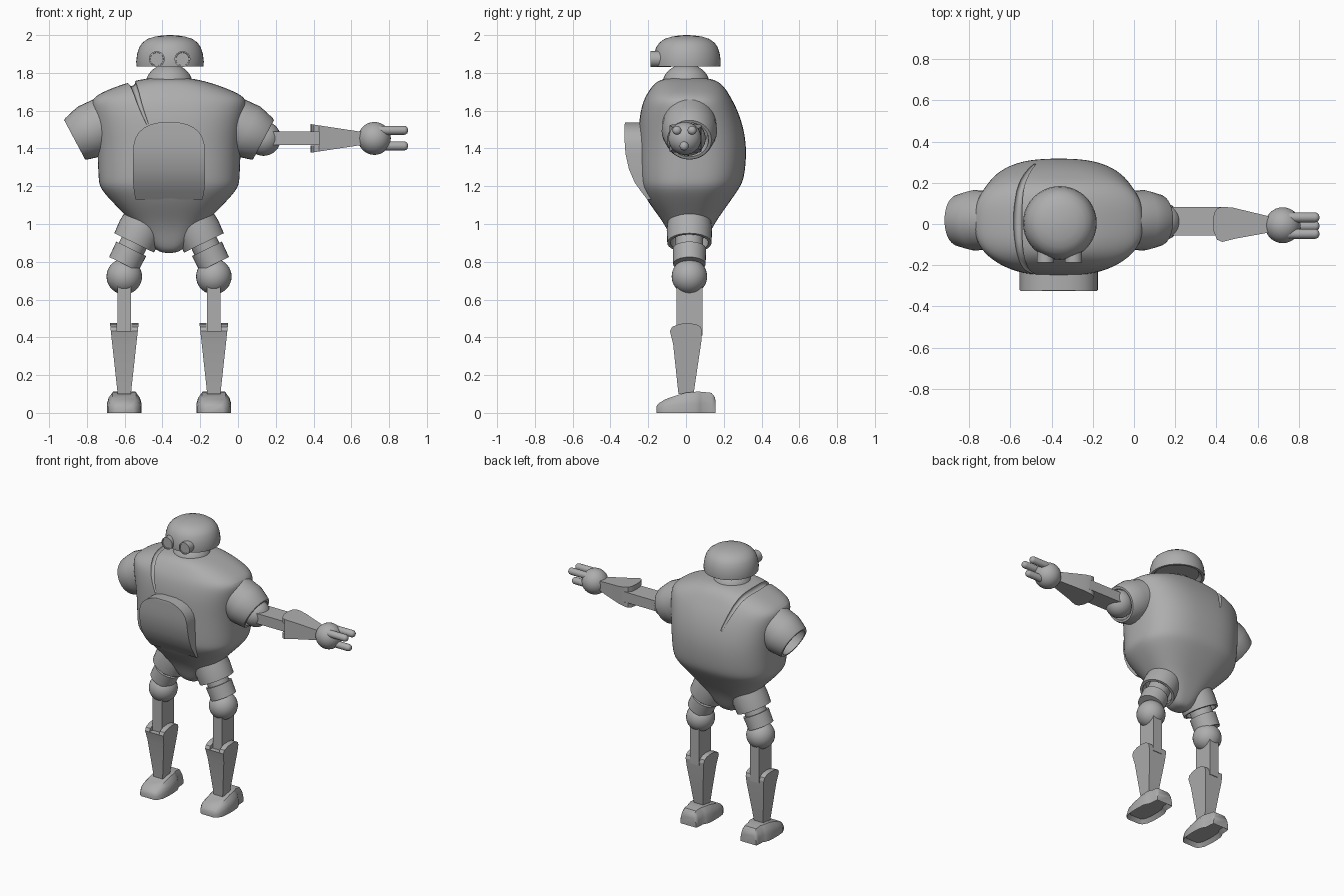
import bpy, bmesh, math
from mathutils import Vector

if "Cube" in bpy.data.objects:
    bpy.data.objects.remove(bpy.data.objects["Cube"])

CX = -0.365          # body centre line (one arm only, so the body sits off centre)
YC = 0.018           # depth of the joints
grey = bpy.data.materials.new("grey metal")
grey.diffuse_color = (0.42, 0.42, 0.42, 1)
grey.use_nodes = True
grey.node_tree.nodes["Principled BSDF"].inputs["Base Color"].default_value = grey.diffuse_color


def finish(name, bm, angle=35):
    bmesh.ops.recalc_face_normals(bm, faces=bm.faces)
    me = bpy.data.meshes.new(name)
    bm.to_mesh(me)
    bm.free()
    ob = bpy.data.objects.new(name, me)
    bpy.context.collection.objects.link(ob)
    me.materials.append(grey)
    smooth(ob, angle)
    return ob


def smooth(ob, angle):
    bpy.ops.object.select_all(action='DESELECT')
    ob.select_set(True)
    bpy.context.view_layer.objects.active = ob
    bpy.ops.object.shade_smooth_by_angle(angle=math.radians(angle))


def loft_bm(rings):
    bm = bmesh.new()
    vs = [[bm.verts.new(p) for p in r] for r in rings]
    n = len(vs[0])
    for a, b in zip(vs, vs[1:]):
        for i in range(n):
            j = (i + 1) % n
            bm.faces.new((a[i], a[j], b[j], b[i]))
    bm.faces.new(vs[0][::-1])
    bm.faces.new(vs[-1])
    return bm


def loft(name, rings, angle=35):
    return finish(name, loft_bm(rings), angle)


def circle(c, axis, r, n=32):
    q = Vector(axis).to_track_quat('Z', 'Y')
    return [Vector(c) + q @ Vector((r * math.cos(k * math.tau / n), r * math.sin(k * math.tau / n), 0))
            for k in range(n)]


def lathe(name, origin, axis, profile, n=32):
    """Turned part: profile holds (distance along axis, radius)."""
    ax = Vector(axis).normalized()
    return loft(name, [circle(Vector(origin) + ax * d, ax, r, n) for d, r in profile])


def ball(name, c, r, sz=1.0):
    prof = [(-r * sz * math.cos(a), r * math.sin(a))
            for a in [0.03 + (math.pi - 0.06) * k / 18 for k in range(19)]]
    return lathe(name, c, (0, 0, 1), prof)


def box(name, lo, hi):
    (x0, y0, z0), (x1, y1, z1) = lo, hi
    return loft(name, [[(x0, y0, z), (x1, y0, z), (x1, y1, z), (x0, y1, z)] for z in (z0, z1)])


def tapered_limb(name, place, length, c):
    """Tapered shell with two rounded cheeks; place maps (along, across, thickness)."""
    half = lambda u: 0.076 + (0.035 - 0.076) * u / length
    body = [(c, -.085), (c, .085), (c + .05, .082), (length, .04), (length, -.04), (c + .07, -.068)]
    cheek = [(c, -.085), (.02, -.074), (.004, -.035), (0, .015), (.006, .055), (.02, .078), (c, .085)]
    loft(name, [[place(u, v, s * half(u)) for u, v in body] for s in (-1, 1)])
    for s, side in ((-1, "a"), (1, "b")):
        loft(name + "_cheek_" + side,
             [[place(u, v, s * 0.038) for u, v in cheek], [place(u, v, s * half(u)) for u, v in cheek]])


# Torso: superellipse sections (z, half width, front y, back y)
sections = [(.845, .04, -.03, .06), (.875, .085, -.06, .09), (.94, .14, -.085, .12), (1.01, .195, -.12, .155),
            (1.10, .285, -.19, .22), (1.185, .365, -.24, .28), (1.23, .374, -.25, .305), (1.32, .377, -.253, .318),
            (1.43, .382, -.253, .32), (1.54, .397, -.25, .297), (1.62, .413, -.236, .265),
            (1.665, .408, -.22, .24), (1.70, .35, -.20, .22), (1.735, .26, -.175, .195),
            (1.765, .16, -.14, .155), (1.775, .07, -.07, .08)]


def superellipse(z, hw, yf, yb, n=40, e=2.6):
    pts = []
    for k in range(n):
        a = k * math.tau / n
        c, s = math.cos(a), math.sin(a)
        f = lambda v: math.copysign(abs(v) ** (2 / e), v)
        pts.append((CX + hw * f(c), (yf + yb) / 2 + (yb - yf) / 2 * f(s), z))
    return pts


torso = loft("torso", [superellipse(*s) for s in sections], 50)
sub = torso.modifiers.new("round", 'SUBSURF')
sub.levels = 2
bpy.ops.object.modifier_apply(modifier="round")

# Groove over one shoulder, cut along the torso surface
path = []
for k in range(17):
    t = k / 16
    w = math.sin(math.pi * t)
    guess = Vector((-.48 - .09 * w, -.25 + .53 * t, 1.53 + .24 * w))
    path.append(torso.closest_point_on_mesh(guess)[1].copy())
rings = []
for k, p in enumerate(path):
    tangent = path[min(k + 1, 16)] - path[max(k - 1, 0)]
    rings.append(circle(p, tangent, .006 + .016 * math.sin(math.pi * k / 16), 12))
cutter = loft("groove_cutter", rings)
cutter.hide_render = True
cut = torso.modifiers.new("groove", 'BOOLEAN')
cut.operation, cut.solver, cut.object = 'DIFFERENCE', 'EXACT', cutter
bpy.context.view_layer.objects.active = torso
bpy.ops.object.modifier_apply(modifier="groove")
bpy.data.objects.remove(cutter)
smooth(torso, 40)

# Arched chest plate (z, half width, front y)
plate = [(1.13, .178, -.205), (1.175, .186, -.24), (1.22, .19, -.272), (1.29, .19, -.302), (1.37, .19, -.32),
         (1.42, .187, -.324), (1.455, .178, -.325), (1.485, .16, -.325), (1.51, .132, -.325),
         (1.528, .095, -.325), (1.538, .05, -.322)]
loft("chest_plate", [[(CX - w, y, z), (CX + w, y, z), (CX + w, -.12, z), (CX - w, -.12, z)]
                     for z, w, y in plate])

# Head, neck and eyes
ball("neck", (CX, 0, 1.735), .126, .9)
lathe("head", (CX + .005, .005, 0), (0, 0, 1),
      [(1.862, .14), (1.836, .16), (1.835, .177), (1.86, .179), (1.90, .174), (1.935, .163), (1.96, .146),
       (1.98, .118), (1.992, .08), (1.998, .04), (2.0, .008)], 40)
for s, side in ((-1, "right"), (1, "left")):
    lathe("eye_" + side, (CX + .003 + s * .068, 0, 1.873), (0, -1, 0),
          [(.08, .042), (.187, .042), (.187, .035), (.182, .034)], 24)

for s, side in ((-1, "right"), (1, "left")):
    # Hollow shoulder sleeve
    a = math.radians(28)
    lathe("shoulder_sleeve_" + side, (CX + s * .5, YC, 1.446), (s * math.cos(a), 0, -math.sin(a)),
          [(-.22, .14), (-.10, .147), (-.06, .138), (-.01, .124), (0, .117), (0, .102), (-.09, .098)])
    # Hip collar and thigh ring, tilted outward
    a = math.radians(26)
    down = Vector((s * math.sin(a), 0, -math.cos(a)))
    hip = Vector((CX + s * .185, YC, .90))
    lathe("hip_collar_" + side, hip, down, [(-.17, .11), (-.075, .12), (0, .117), (0, .1), (-.06, .098)])
    lathe("thigh_" + side, hip, down, [(-.07, .073), (.035, .073), (.035, .088), (.125, .086), (.125, .05)])
    # Knee, shin bar and calf
    lx = CX + s * .237
    ball("knee_" + side, (lx, YC, .722), .094)
    box("shin_bar_" + side, (lx - .036, -.05, .41), (lx + .036, .088, .71))
    tapered_limb("calf_" + side, lambda u, v, t: (lx + t, v, .475 - u), .375, .042)
    # Foot: sections from toe to heel (y, half width, height), hollow sole
    rows = [(-.157, .05, .035), (-.145, .068, .05), (-.11, .086, .072), (-.05, .092, .093), (0, .092, .107),
            (.05, .088, .112), (.075, .078, .112), (.09, .068, .111), (.135, .066, .106), (.152, .063, .085),
            (.157, .061, .06)]
    shape = [(-1, 0), (-1, .45), (-.9, .75), (-.68, 1), (.68, 1), (.9, .75), (1, .45), (1, 0)]
    bm = loft_bm([[(lx + w * p, y, h * q) for p, q in shape] for y, w, h in rows])
    bmesh.ops.recalc_face_normals(bm, faces=bm.faces)
    sole = [f for f in bm.faces if all(v.co.z < 1e-4 for v in f.verts)]
    bmesh.ops.inset_region(bm, faces=sole, thickness=.022, depth=0, use_even_offset=True)
    for v in {v for f in sole for v in f.verts}:
        v.co.z += .025
    finish("foot_" + side, bm, 40)

# Single arm, stretched out to the side
AZ = 1.453
ball("shoulder_ball", (.135, .012, AZ), .092)
box("arm_bar", (.15, -.056, AZ - .036), (.445, .083, AZ + .036))
tapered_limb("forearm", lambda u, v, t: (.383 + u, v - .002, AZ + t), .27, .045)
ball("hand", (.722, -.006, AZ), .087)
for k, (y, z) in enumerate(((-.048, 1.496), (.032, 1.496), (-.01, 1.413))):
    lathe("finger_%d" % (k + 1), (0, y, z), (1, 0, 0),
          [(.73, .024), (.88, .024), (.889, .0215), (.896, .016), (.9, .006)], 16)
